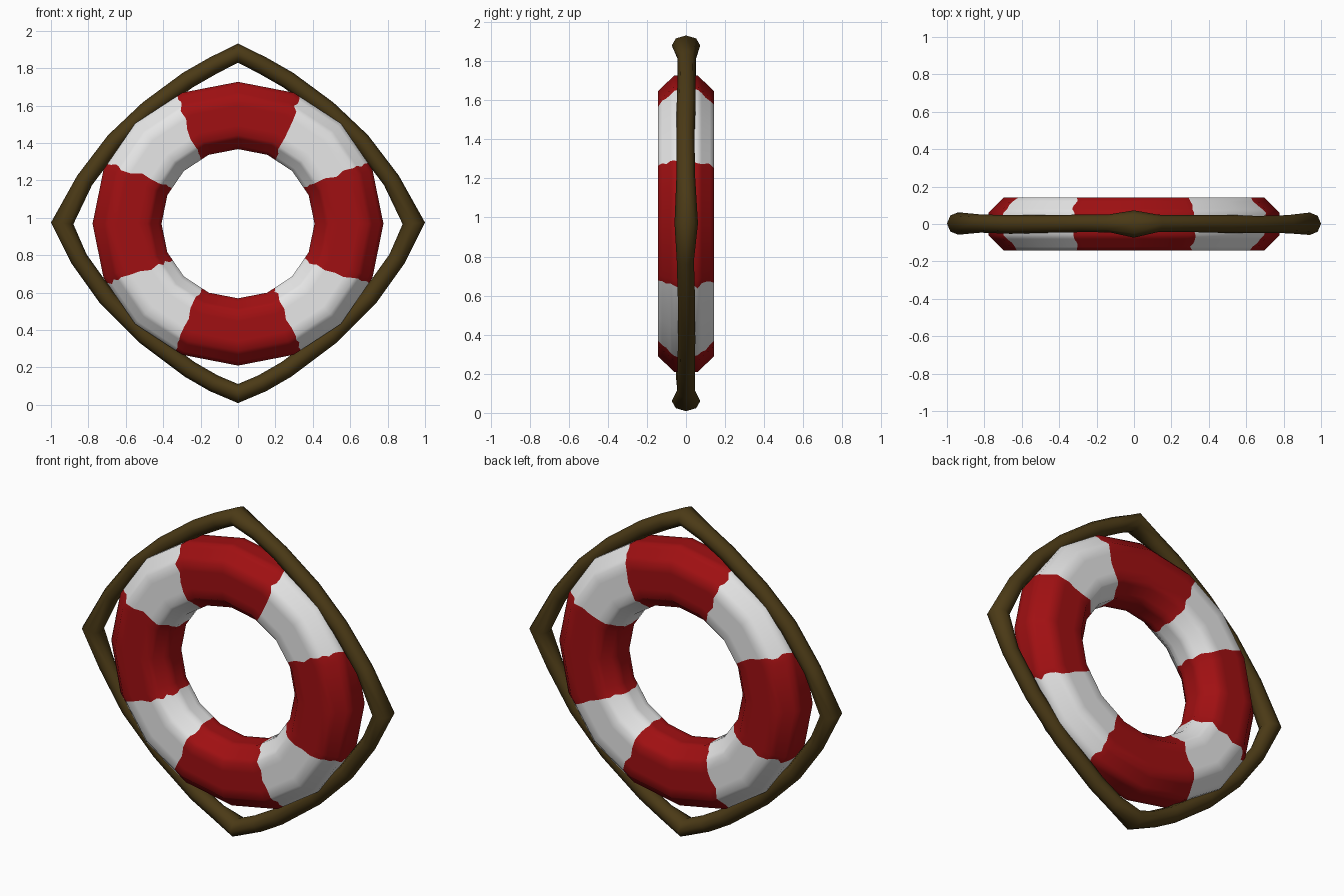
import bpy, bmesh, math, random
from mathutils import Vector

random.seed(4)
if "Cube" in bpy.data.objects:
    bpy.data.objects.remove(bpy.data.objects["Cube"], do_unlink=True)

CENTRE = Vector((0, 0, 0.968))


def material(name, rgb):
    m = bpy.data.materials.new(name)
    m.use_nodes = True
    m.diffuse_color = (*rgb, 1)
    bsdf = m.node_tree.nodes["Principled BSDF"]
    bsdf.inputs["Base Color"].default_value = (*rgb, 1)
    bsdf.inputs["Roughness"].default_value = 0.8
    return m


def closed_tube(name, rings, mats, face_material, angle):
    """Skin a closed loop of cross-section rings."""
    bm = bmesh.new()
    loops = [[bm.verts.new(p) for p in ring] for ring in rings]
    for i, a in enumerate(loops):
        b = loops[(i + 1) % len(loops)]
        for j in range(len(a)):
            k = (j + 1) % len(a)
            f = bm.faces.new((a[j], a[k], b[k], b[j]))
            f.material_index = face_material(i)
    bmesh.ops.recalc_face_normals(bm, faces=bm.faces)
    mesh = bpy.data.meshes.new(name)
    bm.to_mesh(mesh)
    bm.free()
    for m in mats:
        mesh.materials.append(m)
    obj = bpy.data.objects.new(name, mesh)
    bpy.context.collection.objects.link(obj)
    bpy.ops.object.select_all(action="DESELECT")
    obj.select_set(True)
    bpy.context.view_layer.objects.active = obj
    bpy.ops.object.shade_smooth_by_angle(angle=math.radians(angle))
    return obj


red = material("red", (0.35, 0.005, 0.006))
white = material("white", (0.8, 0.8, 0.8))
brown = material("rope brown", (0.07, 0.042, 0.008))

# Float ring: eight-sided section, each side split for ragged colour edges
corners = [(0.77, 0.06), (0.69, 0.142), (0.48, 0.142), (0.405, 0.06)]
corners += [(r, -y) for r, y in reversed(corners)]
SPLIT = 4
section = []
for i, (r0, y0) in enumerate(corners):
    r1, y1 = corners[(i + 1) % len(corners)]
    for s in range(SPLIT):
        t = s / SPLIT
        section.append((r0 + (r1 - r0) * t, y0 + (y1 - y0) * t))

STEP = 22.5


def ring_point(deg, r, y):
    # Stay on the straight sides of a sixteen-sided ring
    a = math.radians(deg)
    local = math.radians(deg % STEP - STEP / 2)
    r *= math.cos(math.radians(STEP / 2)) / math.cos(local)
    return CENTRE + Vector((r * math.sin(a) * 1.01, y, r * math.cos(a) * 0.985))


# Colour edges lie 27 degrees either side of each quarter
stations = [(i * STEP, False) for i in range(16)]
stations += [(q * 90 + e, True) for q in range(4) for e in (27, 63)]
stations.sort()
rings = []
for deg, ragged in stations:
    ring = []
    for r, y in section:
        d = deg
        if ragged:
            lean = 3 * (0.6 - r) / 0.2 * (1 if deg % 90 < 45 else -1)
            d += max(-3, min(3, lean * 0.7)) + random.uniform(-1.2, 1.2)
        ring.append(ring_point(d, r, y))
    rings.append(ring)
closed_tube("float_ring", rings, [red, white],
            lambda i: int(27 <= stations[i][0] % 90 < 63), 50)

# Grab rope: bowed sides meeting at four knotted points
upper = [(0, 1.88), (0.13, 1.815), (0.27, 1.735), (0.48, 1.58),
         (0.66, 1.41), (0.82, 1.2)]
lower = [(0.94, 0.97), (0.85, 0.78), (0.7, 0.57), (0.5, 0.37),
         (0.26, 0.19), (0.13, 0.115), (0, 0.06)]
half = upper + lower
path = half + [(-x, z) for x, z in reversed(half[1:-1])]

rope = []
for i, (x, z) in enumerate(path):
    prev, nxt = Vector(path[i - 1]), Vector(path[(i + 1) % len(path)])
    tangent = (nxt - prev).normalized()
    out = Vector((-tangent.y, 0, tangent.x))
    end_knot = x == 0
    side_knot = abs(x) > 0.9
    wide = 0.051 if end_knot else 0.06 if side_knot else 0.047
    deep = 0.073 if end_knot else 0.06 if side_knot else random.uniform(0.043, 0.05)
    shift = 0 if end_knot else random.uniform(-0.004, 0.004)
    rope.append([Vector((x, shift, z)) + out * wide * math.cos(a)
                 + Vector((0, deep * math.sin(a), 0))
                 for a in (math.tau * k / 8 for k in range(8))])
closed_tube("grab_rope", rope, [brown], lambda i: 0, 60)
